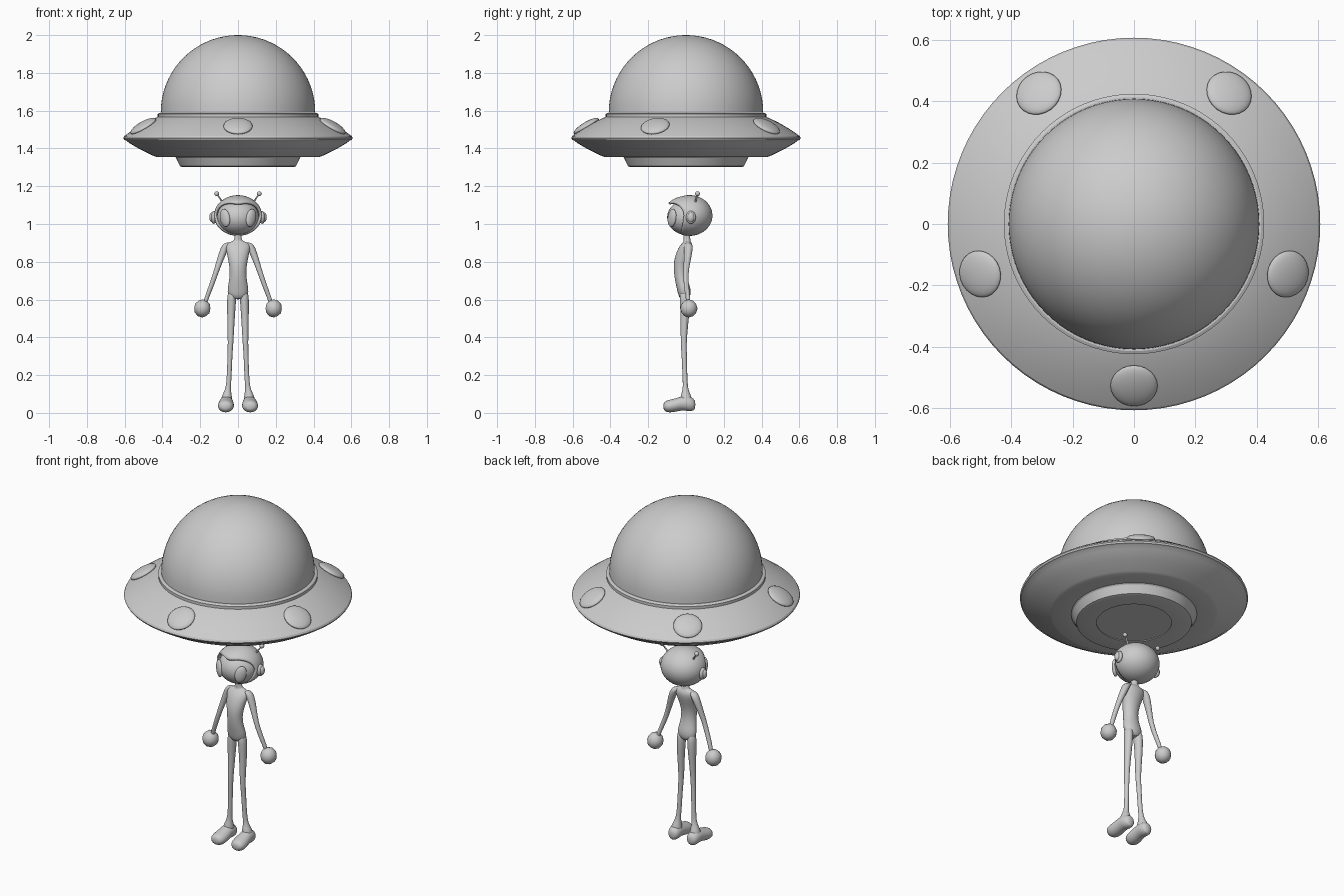
import bpy, bmesh
from math import sin, cos, pi, radians
from mathutils import Vector

if "Cube" in bpy.data.objects:
    bpy.data.objects.remove(bpy.data.objects["Cube"])


def finish(name, bm, angle=50, subsurf=0):
    bmesh.ops.recalc_face_normals(bm, faces=bm.faces)
    me = bpy.data.meshes.new(name)
    bm.to_mesh(me)
    bm.free()
    ob = bpy.data.objects.new(name, me)
    bpy.context.collection.objects.link(ob)
    bpy.ops.object.select_all(action='DESELECT')
    ob.select_set(True)
    bpy.context.view_layer.objects.active = ob
    bpy.ops.object.shade_smooth_by_angle(angle=radians(angle))
    if subsurf:
        m = ob.modifiers.new("smooth", 'SUBSURF')
        m.levels = m.render_levels = subsurf
    return ob


def skin_rings(bm, rings, caps=True):
    n = len(rings[0])
    for a, b in zip(rings, rings[1:]):
        for i in range(n):
            j = (i + 1) % n
            bm.faces.new((a[i], a[j], b[j], b[i]))
    if caps:
        bm.faces.new(rings[0])
        bm.faces.new(rings[-1])


def loft(name, rows, sides=16, along_y=False, angle=50, subsurf=0):
    """Elliptical sections (x, y, z, half width, half depth) joined in order."""
    bm = bmesh.new()
    rings = []
    for x, y, z, a, b in rows:
        ring = []
        for i in range(sides):
            t = 2 * pi * i / sides
            u, v = a * cos(t), b * sin(t)
            ring.append(bm.verts.new((x + u, y, z + v) if along_y else (x + u, y + v, z)))
        rings.append(ring)
    skin_rings(bm, rings)
    return finish(name, bm, angle, subsurf)


def ball(name, loc, scale, rot=(0, 0, 0), seg=24):
    bm = bmesh.new()
    bmesh.ops.create_uvsphere(bm, u_segments=seg, v_segments=seg // 2, radius=1)
    ob = finish(name, bm, 60)
    ob.location, ob.scale, ob.rotation_euler = loc, scale, rot
    return ob


def lathe(name, profile, angle=22):
    return loft(name, [(0, 0, z, r, r) for r, z in profile], 80, angle=angle)


# Saucer hull: bottom hatch, stepped base, rounded rim, sloping deck, dome collar
lathe("saucer_hull", [
    (.20, 1.306), (.20, 1.302), (.295, 1.302), (.307, 1.306), (.328, 1.35), (.335, 1.356),
    (.435, 1.356), (.45, 1.362), (.52, 1.396), (.575, 1.428), (.592, 1.442),
    (.603, 1.446), (.608, 1.455), (.603, 1.465), (.592, 1.473), (.55, 1.502),
    (.49, 1.537), (.44, 1.561), (.425, 1.567), (.425, 1.583), (.415, 1.588), (.39, 1.588)])

# Dome
lathe("saucer_dome", [(.409 * cos(radians(a)), 1.591 + .409 * sin(radians(a)))
                      for a in list(range(0, 90, 5)) + [89]])

# Five deck lamps
for k in range(5):
    a = -pi / 2 + k * 2 * pi / 5
    ball(f"deck_lamp_{k + 1}", (.528 * cos(a), .528 * sin(a), 1.518),
         (.077, .077, .022), (0, radians(31), a))

# Helmet: shell around the head, open at the front with a brow peak
C, R = Vector((0, .018, 1.045)), Vector((.127, .122, .108))
bm = bmesh.new()
rings = []
for k in range(17):
    ring = []
    for i in range(40):
        p = 2 * pi * i / 40
        s = sin(p)
        start = radians(76 - 42 * max(s, 0) ** 2 - 8 * max(-s, 0))
        t = start + (radians(178) - start) * k / 16
        peak = 1 + .10 * max(s, 0) ** 3 * max(0, 1 - k / 4)
        d = Vector((sin(t) * cos(p), -cos(t), sin(t) * s)) * peak
        ring.append(bm.verts.new(C + d * R))
    rings.append(ring)
skin_rings(bm, rings, caps=False)
bm.faces.new(rings[-1])
helmet = finish("helmet", bm)
m = helmet.modifiers.new("shell", 'SOLIDIFY')
m.thickness, m.offset = .012, -1

# Face inside the helmet
ball("face", (0, .014, 1.035), (.112, .114, .096), seg=32)

# Torso and neck
loft("torso", [
    (0, -.008, .60, .030, .022), (0, -.008, .625, .056, .034), (0, -.012, .66, .056, .037),
    (0, -.024, .70, .047, .035), (0, -.030, .75, .043, .035), (0, -.026, .80, .050, .040),
    (0, -.010, .85, .061, .042), (0, .002, .885, .068, .036), (0, .006, .903, .056, .022),
    (0, .006, .908, .022, .018), (0, .004, .93, .018, .018), (0, .004, .96, .018, .018)],
    20, subsurf=1)

# Mirrored parts
for side, s in (("right", 1), ("left", -1)):
    ball(side + "_eye", (s * .069, -.074, 1.032), (.031, .016, .048),
         (0, s * .25, s * radians(38)))
    ball(side + "_ear_pad", (s * .128, .026, 1.035), (.016, .026, .034))
    ball(side + "_ear_cap", (s * .137, .026, 1.035), (.015, .018, .026))
    loft(side + "_antenna", [(s * .078, .048, 1.11, .006, .006),
                             (s * .110, .060, 1.157, .004, .004)], 8)
    ball(side + "_antenna_tip", (s * .113, .061, 1.160), (.013,) * 3, seg=12)
    loft(side + "_arm", [
        (s * .050, .008, .903, .014, .014), (s * .062, .012, .89, .023, .025),
        (s * .076, .012, .86, .022, .024), (s * .098, .006, .80, .018, .018),
        (s * .118, -.002, .74, .014, .014), (s * .142, .002, .67, .014, .014),
        (s * .166, .010, .61, .012, .012), (s * .176, .014, .57, .012, .012)],
        12, subsurf=1)
    # Mitten hand
    bm = bmesh.new()
    bmesh.ops.create_icosphere(bm, subdivisions=2, radius=1)
    hand = finish(side + "_hand", bm, 60)
    hand.location, hand.scale = (s * .189, .015, .553), (.045, .046, .048)
    loft(side + "_leg", [
        (s * .031, -.008, .65, .022, .026), (s * .034, -.006, .60, .025, .029),
        (s * .036, -.005, .54, .022, .025), (s * .038, -.009, .45, .018, .019),
        (s * .039, -.013, .37, .015, .016), (s * .043, -.009, .30, .013, .014),
        (s * .046, -.006, .20, .013, .013), (s * .051, -.003, .135, .013, .013),
        (s * .056, -.002, .11, .020, .020), (s * .060, .000, .08, .030, .032),
        (s * .061, .002, .05, .034, .036)],
        14, subsurf=1)
    # Boot
    loft(side + "_boot", [
        (s * .060, .050, .045, .014, .016), (s * .060, .040, .043, .031, .034),
        (s * .061, .015, .050, .038, .042), (s * .062, -.020, .052, .038, .038),
        (s * .063, -.055, .041, .043, .036), (s * .065, -.090, .035, .044, .035),
        (s * .066, -.112, .035, .034, .027), (s * .066, -.120, .035, .014, .012)],
        16, along_y=True, subsurf=1)
